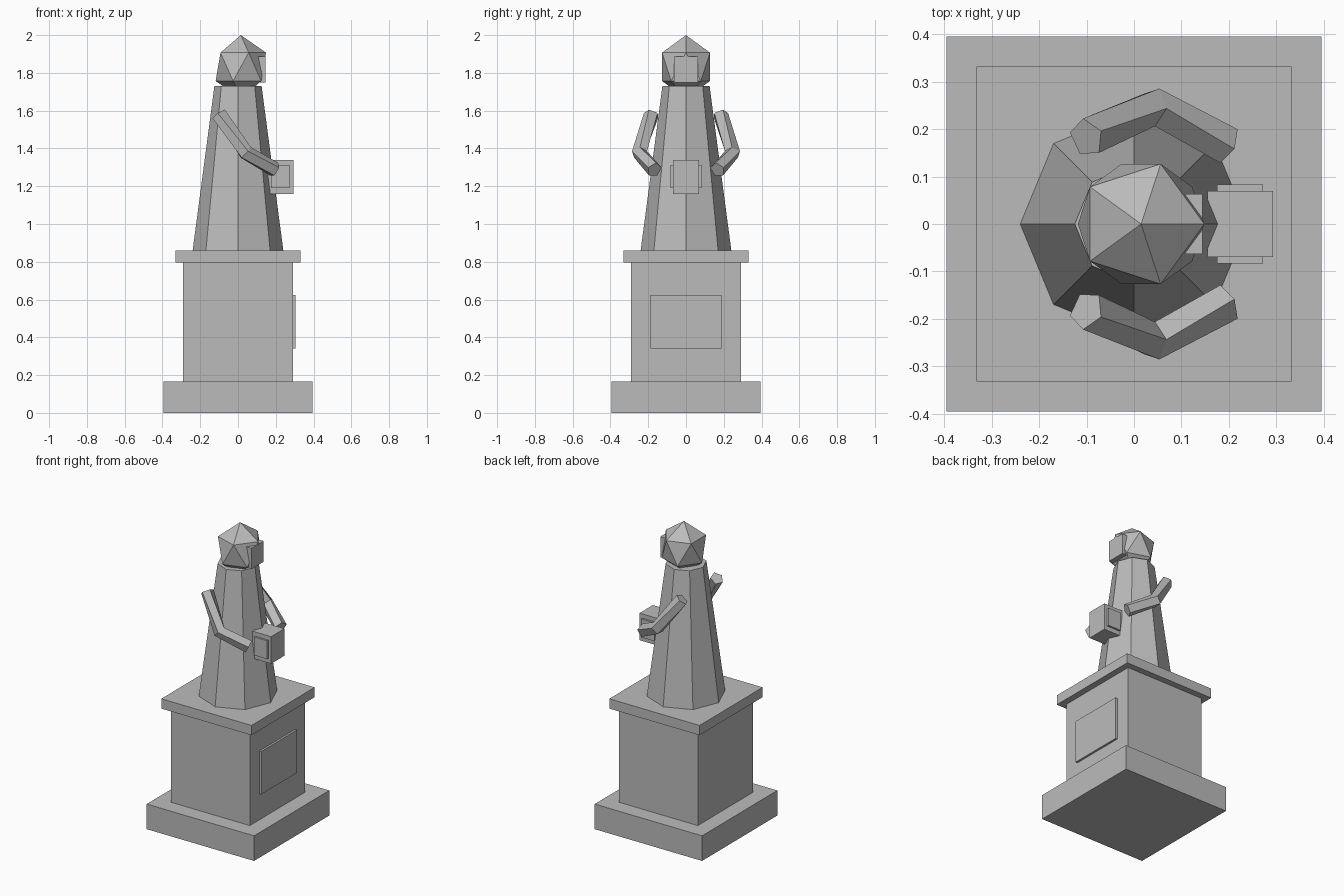
import bpy, bmesh, math
from mathutils import Vector

cube = bpy.data.objects.get("Cube")
if cube:
    bpy.data.objects.remove(cube, do_unlink=True)

# One stone colour for the whole statue
stone = bpy.data.materials.new("grey_stone")
stone.use_nodes = True
stone.diffuse_color = (0.5, 0.5, 0.5, 1)
stone.node_tree.nodes["Principled BSDF"].inputs["Base Color"].default_value = (0.5, 0.5, 0.5, 1)


def finish(name, bm):
    bmesh.ops.recalc_face_normals(bm, faces=bm.faces)
    mesh = bpy.data.meshes.new(name)
    bm.to_mesh(mesh)
    bm.free()
    mesh.materials.append(stone)
    obj = bpy.data.objects.new(name, mesh)
    bpy.context.collection.objects.link(obj)
    return obj


def box(name, x, y, z):
    """Box from (min, max) in x and z, and a half width in y."""
    bm = bmesh.new()
    bmesh.ops.create_cube(bm, size=1)
    for v in bm.verts:
        v.co = (x[v.co.x > 0], math.copysign(y, v.co.y), z[v.co.z > 0])
    return finish(name, bm)


def tube(name, path, radius, sides, turn):
    """Closed, mitred tube along a path."""
    path = [Vector(p) for p in path]
    dirs = [(b - a).normalized() for a, b in zip(path, path[1:])]
    bm = bmesh.new()
    rings = []
    for i, p in enumerate(path):
        d0, d1 = dirs[max(i - 1, 0)], dirs[min(i, len(dirs) - 1)]
        t = (d0 + d1).normalized()
        u = t.cross(Vector((0, 0, 1))).normalized()
        w = u.cross(t)
        angles = [turn + math.tau * k / sides for k in range(sides)]
        rings.append([bm.verts.new(p + radius * (math.cos(a) * u + math.sin(a) * w))
                      for a in angles])
    for r0, r1 in zip(rings, rings[1:]):
        for k in range(sides):
            n = (k + 1) % sides
            bm.faces.new((r0[k], r0[n], r1[n], r1[k]))
    bm.faces.new(rings[0])
    bm.faces.new(rings[-1])
    return finish(name, bm)


# Pedestal
box("pedestal_base", (-0.395, 0.395), 0.395, (0, 0.167))
box("pedestal_block", (-0.29, 0.29), 0.29, (0.167, 0.795))
box("pedestal_cap", (-0.332, 0.332), 0.332, (0.795, 0.86))
box("plaque", (0.28, 0.304), 0.188, (0.34, 0.625))

# Robe: eight-sided taper
bm = bmesh.new()
bmesh.ops.create_cone(bm, cap_ends=True, segments=8, radius1=0.24, radius2=0.125, depth=0.87)
bmesh.ops.translate(bm, verts=bm.verts, vec=(0, 0, 1.295))
finish("robe", bm)

# Head: faceted ball with a flat face plate
bm = bmesh.new()
bmesh.ops.create_icosphere(bm, subdivisions=1, radius=1)
bmesh.ops.scale(bm, verts=bm.verts, vec=(0.149, 0.149, 0.168))
bmesh.ops.translate(bm, verts=bm.verts, vec=(0.015, 0, 1.832))
finish("head", bm)
box("face_plate", (0.105, 0.145), 0.063, (1.748, 1.886))

# Held book: block with a raised panel on each side
box("book", (0.155, 0.293), 0.07, (1.16, 1.34))
box("book_side_panels", (0.175, 0.272), 0.083, (1.19, 1.312))

# Bent arms
for name, side in (("left_arm", 1), ("right_arm", -1)):
    path = [(-0.1, side * 0.182, 1.58), (0.04, side * 0.247, 1.376), (0.195, side * 0.167, 1.287)]
    tube(name, path, 0.042, 5, math.radians(90))
